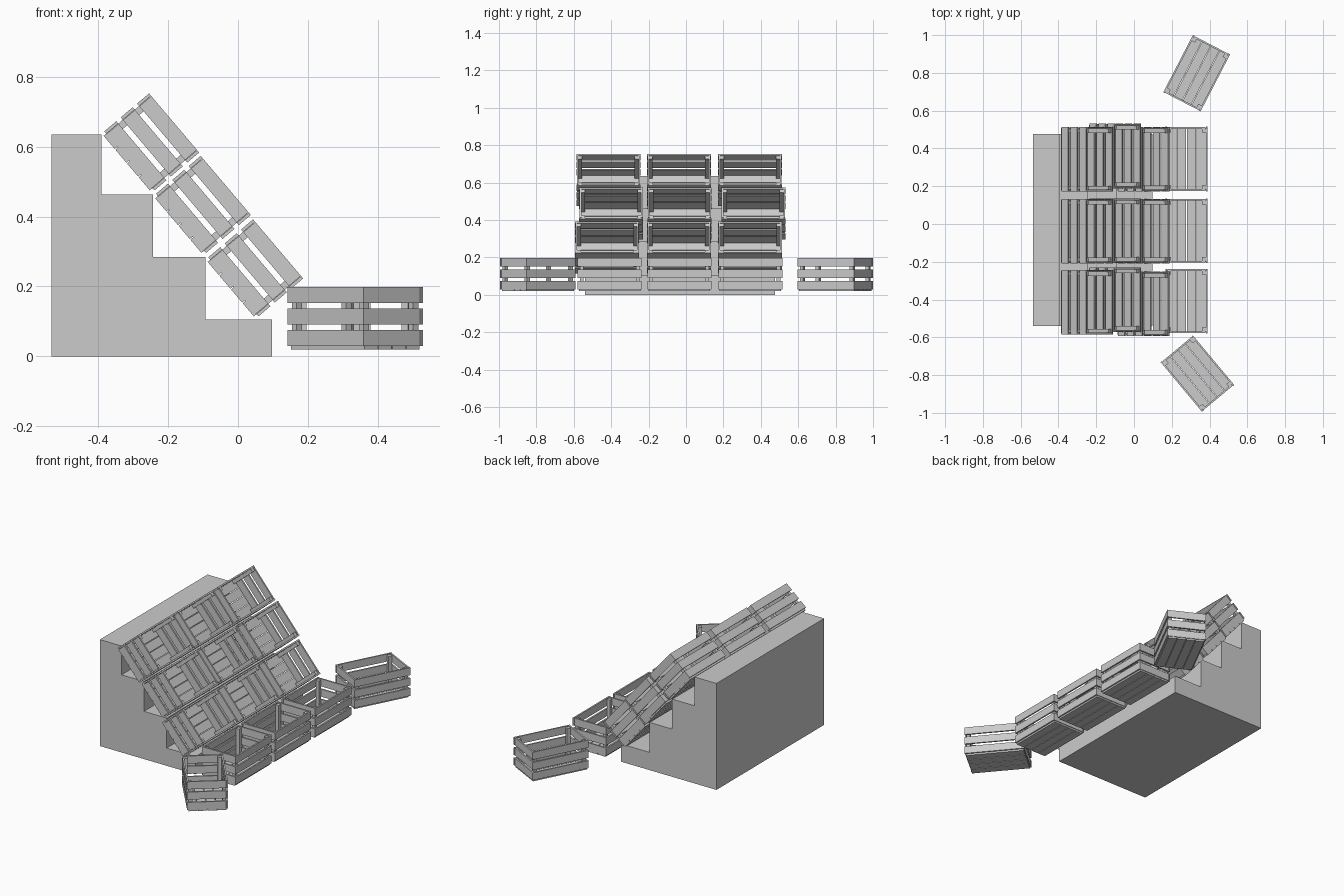
import bpy, bmesh
from math import radians
from mathutils import Matrix, Vector

if "Cube" in bpy.data.objects:
    bpy.data.objects.remove(bpy.data.objects["Cube"])

L, W, H = 0.342, 0.222, 0.178    # crate length (y), width (x), height
T = 0.009                        # slat thickness
BASE = 0.01                      # floor board thickness
SLAT = 0.045                     # slat height


def box(bm, c, s):
    bmesh.ops.create_cube(bm, size=1,
                          matrix=Matrix.Translation(c) @ Matrix.Diagonal((*s, 1)))


def crate_mesh():
    bm = bmesh.new()
    z0 = -H / 2
    # three slats per wall; long slats cover the ends of the short ones
    step = (H - BASE - SLAT) / 2
    for i in range(3):
        z = z0 + BASE + SLAT / 2 + i * step
        for s in (-1, 1):
            box(bm, (s * (W - T) / 2, 0, z), (T, L, SLAT))
            box(bm, (0, s * (L / 2 - T / 2 - 0.002), z), (W - 2 * T - 0.002, T, SLAT))
    # inner corner posts
    p, ph = 0.02, H - BASE - 0.006
    for sx in (-1, 1):
        for sy in (-1, 1):
            box(bm, (sx * (W / 2 - T - p / 2), sy * (L / 2 - T - 0.002 - p / 2),
                     z0 + BASE + ph / 2), (p, p, ph))
    # four floor boards
    fw = (W - 0.014) / 4
    for i in range(4):
        box(bm, ((i - 1.5) * fw, 0, z0 + BASE / 2), (fw - 0.003, L - 0.012, BASE))
    me = bpy.data.meshes.new("crate")
    bm.to_mesh(me)
    bm.free()
    return me


crate = crate_mesh()


def place(name, loc, rot=(0, 0, 0)):
    ob = bpy.data.objects.new(name, crate)
    ob.location = loc
    ob.rotation_euler = [radians(a) for a in rot]
    bpy.context.collection.objects.link(ob)


# stepped stand, extruded along y
profile = [(-0.535, 0), (0.097, 0), (0.097, 0.106), (-0.093, 0.106), (-0.093, 0.285),
           (-0.243, 0.285), (-0.243, 0.464), (-0.391, 0.464), (-0.391, 0.636), (-0.535, 0.636)]
bm = bmesh.new()
face = bm.faces.new([bm.verts.new((x, -0.54, z)) for x, z in profile])
ext = bmesh.ops.extrude_face_region(bm, geom=[face])
bmesh.ops.translate(bm, vec=Vector((0, 1.017, 0)),
                    verts=[v for v in ext["geom"] if isinstance(v, bmesh.types.BMVert)])
bmesh.ops.recalc_face_normals(bm, faces=bm.faces)
me = bpy.data.meshes.new("stepped_stand")
bm.to_mesh(me)
bm.free()
bpy.context.collection.objects.link(bpy.data.objects.new("stepped_stand", me))

# tilted crates leaning on the steps
rows = [(-0.251, 0.611, (-0.415, -0.038, 0.342)),
        (-0.103, 0.432, (-0.400, -0.035, 0.360)),
        (0.047, 0.250, (-0.422, -0.038, 0.343))]
for r, (x, z, ys) in enumerate(rows):
    for c, y in enumerate(ys):
        place(f"tilted_crate_{r}_{c}", (x, y, z), (0, 49.7, 0))

# front row and loose crates, level
zc = 0.02 + H / 2
for c, y in enumerate((-0.408, -0.036, 0.344)):
    place(f"front_crate_{c}", (0.278, y, zc))
place("loose_crate_a", (0.332, 0.798, zc), (0, 0, -27.4))
place("loose_crate_b", (0.336, -0.792, zc), (0, 0, 39.8))
